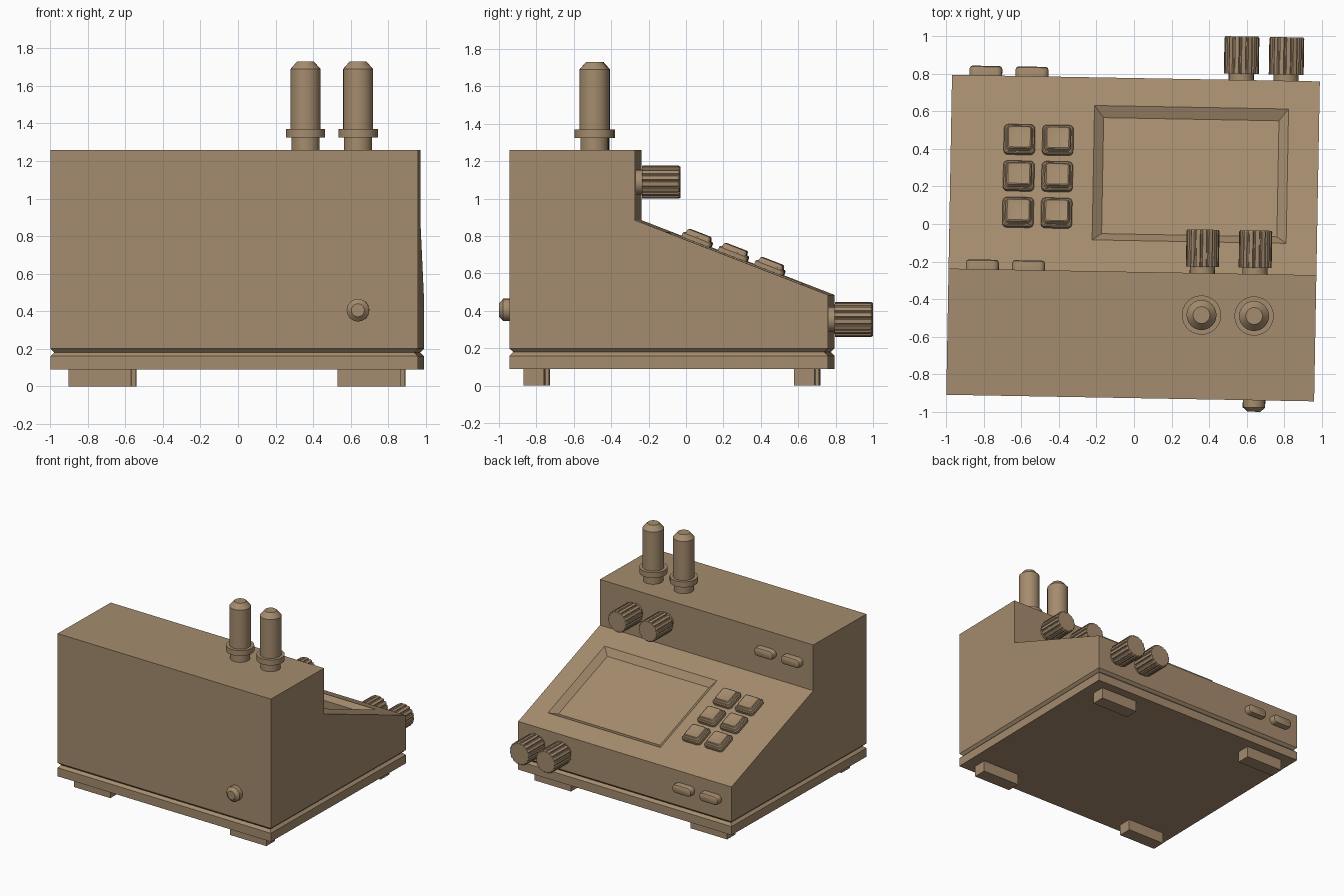
import bpy, bmesh, math
from mathutils import Matrix, Vector

old = bpy.data.objects.get("Cube")
if old:
    bpy.data.objects.remove(old, do_unlink=True)

mat = bpy.data.materials.new("tan_brown")
mat.use_nodes = True
COLOUR = (0.376, 0.262, 0.156, 1)
mat.diffuse_color = COLOUR
mat.node_tree.nodes["Principled BSDF"].inputs["Base Color"].default_value = COLOUR

# The whole unit is turned very slightly about z
FRAME = Matrix.Translation((-0.005, -0.075, 0)) @ Matrix.Rotation(-0.0179, 4, 'Z')
HW, HD = 0.98, 0.8525            # body half width and half depth
STEP, Z_HIGH, Z_LOW = -0.18, 0.885, 0.485
TILT = math.atan2(Z_HIGH - Z_LOW, HD - STEP)
TO_BACK = Matrix.Rotation(-math.pi / 2, 4, 'X')
TO_FRONT = Matrix.Rotation(math.pi / 2, 4, 'X')
TO_SLOPE = Matrix.Rotation(-TILT, 4, 'X')


def slope_z(v):
    return Z_HIGH - math.tan(TILT) * (v - STEP)


def finish(name, bm, loc=(0, 0, 0), rot=Matrix(), smooth=False):
    bmesh.ops.recalc_face_normals(bm, faces=bm.faces)
    me = bpy.data.meshes.new(name)
    bm.to_mesh(me)
    bm.free()
    me.materials.append(mat)
    ob = bpy.data.objects.new(name, me)
    bpy.context.collection.objects.link(ob)
    ob.matrix_world = FRAME @ Matrix.Translation(loc) @ rot
    if smooth:
        bpy.ops.object.select_all(action='DESELECT')
        ob.select_set(True)
        bpy.context.view_layer.objects.active = ob
        bpy.ops.object.shade_smooth_by_angle(angle=math.radians(32))
    return ob


def loft(name, rings, caps=(True, True), **kw):
    """Join a stack of equal-length point loops into a solid."""
    bm = bmesh.new()
    loops = [[bm.verts.new(p) for p in ring] for ring in rings]
    n = len(loops[0])
    for a, b in zip(loops, loops[1:]):
        for i in range(n):
            j = (i + 1) % n
            bm.faces.new((a[i], a[j], b[j], b[i]))
    if caps[0]:
        bm.faces.new(loops[0][::-1])
    if caps[1]:
        bm.faces.new(loops[-1])
    return finish(name, bm, **kw)


def circle(r, z, n=24):
    return [(r * math.cos(2 * math.pi * i / n), r * math.sin(2 * math.pi * i / n), z) for i in range(n)]


def fluted(r, z, ridges=16):
    pts = []
    for i in range(ridges):
        for f, k in ((0.0, 1), (0.58, 1), (0.70, 0.92), (0.88, 0.92)):
            a = 2 * math.pi * (i + f) / ridges
            pts.append((r * k * math.cos(a), r * k * math.sin(a), z))
    return pts


def rect(hx, hy, z, r=0.0, seg=4):
    """Rectangle loop, with rounded corners when r is given."""
    pts = []
    for q, (sx, sy) in enumerate(((1, 1), (-1, 1), (-1, -1), (1, -1))):
        if r == 0:
            pts.append((sx * hx, sy * hy, z))
            continue
        for k in range(seg + 1):
            a = math.pi / 2 * (q + k / seg)
            pts.append((sx * (hx - r) + r * math.cos(a), sy * (hy - r) + r * math.sin(a), z))
    return pts


# Main housing: side profile extruded across x, with a recessed screen in the slope
bm = bmesh.new()
profile = [(-HD, 0.20), (-HD, 1.26), (STEP, 1.26), (STEP, Z_HIGH), (HD, Z_LOW), (HD, 0.20)]
left = [bm.verts.new((HW, v, z)) for v, z in profile]
right = [bm.verts.new((-HW, v, z)) for v, z in profile]
bm.faces.new(left)
bm.faces.new(right[::-1])
for i in (0, 1, 2, 4):
    bm.faces.new((left[i], right[i], right[i + 1], left[i + 1]))
normal = Vector((0, math.sin(TILT), math.cos(TILT)))
CU, CV = 0.299, 0.3445
loops = [[left[3], right[3], right[4], left[4]]]
for hu, hv, depth in ((0.517, 0.358, 0.0), (0.467, 0.309, 0.041)):
    loop = []
    for su, sv in ((1, -1), (-1, -1), (-1, 1), (1, 1)):
        v = CV + sv * hv
        loop.append(bm.verts.new(Vector((CU + su * hu, v, slope_z(v))) - normal * depth))
    loops.append(loop)
for a, b in zip(loops, loops[1:]):
    for i in range(4):
        j = (i + 1) % 4
        bm.faces.new((a[i], a[j], b[j], b[i]))
bm.faces.new(loops[-1])
finish("housing", bm)

# Base plate with a V groove under the housing
loft("base_plate", [rect(HW, HD, 0.09), rect(HW, HD, 0.16),
                    rect(HW - 0.02, HD - 0.02, 0.18), rect(HW, HD, 0.20)], caps=(True, False))

# Feet
for sx, side in ((1, "left"), (-1, "right")):
    for sy, end in ((1, "back"), (-1, "front")):
        loft(f"foot_{end}_{side}", [rect(0.167, 0.055, 0), rect(0.167, 0.055, 0.092)],
             loc=(sx * 0.717, sy * 0.7225, 0))

# Antenna posts on the top
for i, u in enumerate((0.372, 0.652), 1):
    steps = ((0.075, -0.01), (0.075, 0.065), (0.105, 0.065), (0.105, 0.11),
             (0.08, 0.11), (0.08, 0.43), (0.045, 0.47))
    loft(f"antenna_{i}", [circle(r, z) for r, z in steps], loc=(u, -0.4035, 1.26), smooth=True)

# Round socket plug on the front
loft("front_plug", [circle(r, z) for r, z in ((0.06, -0.01), (0.06, 0.038), (0.035, 0.061))],
     loc=(0.66, -HD, 0.405), rot=TO_FRONT, smooth=True)

# Fluted knobs and pill buttons on the upper step and the lower back panel
panels = (("upper", STEP, 1.088, (0.372, 0.653), 0.088),
          ("lower", HD, 0.354, (0.561, 0.800), 0.093))
for level, v, z, knob_us, r in panels:
    for i, u in enumerate(knob_us, 1):
        loft(f"{level}_knob_collar_{i}", [circle(0.067, -0.01), circle(0.067, 0.04)],
             loc=(u, v, z), rot=TO_BACK, smooth=True)
        loft(f"{level}_knob_{i}", [fluted(r, 0.033), fluted(r, 0.224), fluted(r * 0.94, 0.232)],
             loc=(u, v, z), rot=TO_BACK)
    for i, u in enumerate((-0.80, -0.554), 1):
        loft(f"{level}_pill_button_{i}",
             [rect(0.0875, 0.036, -0.01, 0.032), rect(0.0875, 0.036, 0.035, 0.032),
              rect(0.083, 0.032, 0.046, 0.028), rect(0.074, 0.023, 0.051, 0.019)],
             loc=(u, v, z), rot=TO_BACK, smooth=True)

# Keypad: stepped, tapered keys on the slope
KEY = ((0.083, -0.01, 0.025), (0.083, 0.022, 0.025), (0.077, 0.029, 0.022), (0.071, 0.029, 0.02),
       (0.064, 0.050, 0.018), (0.058, 0.053, 0.015), (0.050, 0.050, 0.010))
for row, v in enumerate((0.122, 0.316, 0.510), 1):
    for col, u in enumerate((-0.615, -0.410), 1):
        loft(f"key_{row}_{col}", [rect(h, h, z, r) for h, z, r in KEY],
             loc=(u, v, slope_z(v)), rot=TO_SLOPE, smooth=True)
